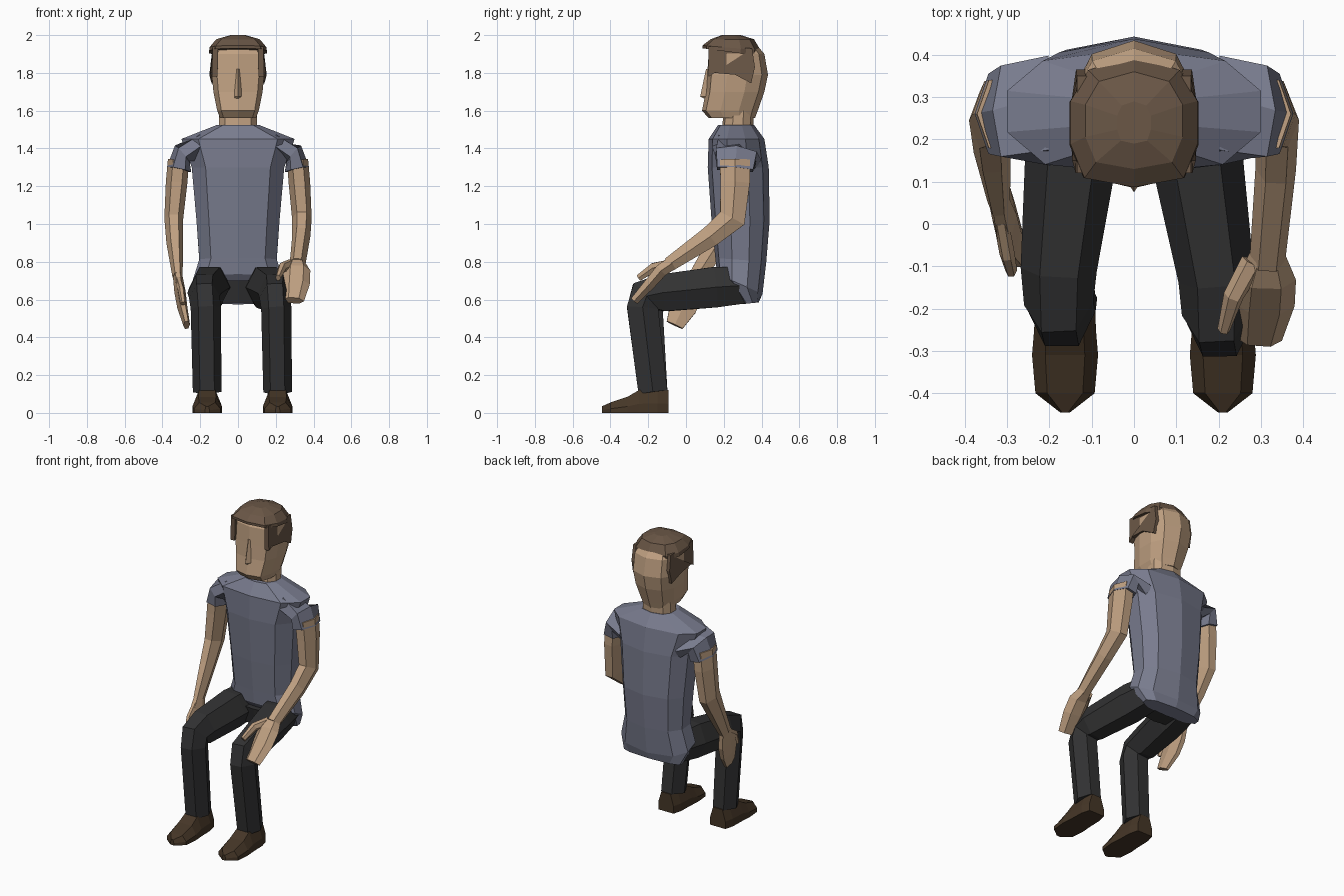
import bpy, bmesh, math
from mathutils import Vector


def material(name, rgb):
    m = bpy.data.materials.new(name)
    m.diffuse_color = (*rgb, 1)
    return m


SHIRT = material("shirt_cloth", (0.19, 0.20, 0.27))
SKIN = material("skin", (0.52, 0.35, 0.22))
DARK = material("trouser_cloth", (0.032, 0.032, 0.033))
LEATHER = material("leather", (0.06, 0.037, 0.02))
HAIR = material("hair_brown", (0.145, 0.095, 0.062))


def loft(name, rings, mat):
    """Skin a list of equal-length point rings and cap both ends."""
    bm = bmesh.new()
    vs = [[bm.verts.new(p) for p in r] for r in rings]
    n = len(rings[0])
    for a, b in zip(vs, vs[1:]):
        for i in range(n):
            j = (i + 1) % n
            bm.faces.new((a[i], a[j], b[j], b[i]))
    bm.faces.new(vs[0])
    bm.faces.new(vs[-1])
    bmesh.ops.recalc_face_normals(bm, faces=bm.faces)
    me = bpy.data.meshes.new(name)
    bm.to_mesh(me)
    bm.free()
    me.materials.append(mat)
    ob = bpy.data.objects.new(name, me)
    bpy.context.collection.objects.link(ob)
    return ob


def tube(name, path, mat, n=6):
    """Path of (x, y, z, half width across x, half depth)."""
    pts = [Vector(p[:3]) for p in path]
    rings = []
    for i, p in enumerate(path):
        t = Vector()
        if i > 0:
            t += (pts[i] - pts[i - 1]).normalized()
        if i < len(pts) - 1:
            t += (pts[i + 1] - pts[i]).normalized()
        t.normalize()
        u = Vector((1, 0, 0))
        u = (u - t * u.dot(t)).normalized()
        v = t.cross(u)
        rings.append([pts[i] + u * p[3] * math.cos(k * math.tau / n)
                      + v * p[4] / 0.866 * math.sin(k * math.tau / n) for k in range(n)])
    return loft(name, rings, mat)


def body_ring(w, yf, yb, zf, zb=None, f=0.7):
    """Ten-sided symmetric section, may tilt from front to back; f is front fullness."""
    zb = zf if zb is None else zb
    d = yb - yf
    half = [(f, 0.07), (1, 0.33), (1, 0.66), (0.72, 0.9)]
    prof = [(0, 0)] + half + [(0, 1)] + [(-x, y) for x, y in reversed(half)]
    return [(x * w, yf + y * d, zf + (zb - zf) * y) for x, y in prof]


# Shirt body, collar to seat
loft("shirt", [body_ring(*r) for r in [
    (0.20, 0.29, 0.385, 0.575, 0.585), (0.24, 0.165, 0.405, 0.735, 0.63),
    (0.205, 0.155, 0.425, 0.82, 0.80), (0.22, 0.135, 0.443, 1.02, 1.02),
    (0.245, 0.115, 0.438, 1.30), (0.30, 0.12, 0.415, 1.45), (0.11, 0.17, 0.36, 1.525)]], SHIRT)

# Trouser seat
loft("trouser_seat", [body_ring(0.12, 0.18, 0.36, 0.585), body_ring(0.20, 0.155, 0.38, 0.70)], DARK)

# Neck and head
loft("neck", [body_ring(0.10, 0.19, 0.355, 1.50), body_ring(0.10, 0.20, 0.36, 1.60)], SKIN)
loft("head", [body_ring(*r, f=0.8) for r in [
    (0.095, 0.12, 0.365, 1.56), (0.11, 0.085, 0.38, 1.60), (0.13, 0.105, 0.415, 1.70),
    (0.139, 0.112, 0.434, 1.79), (0.137, 0.12, 0.415, 1.90), (0.10, 0.16, 0.36, 1.965)]], SKIN)
loft("nose", [[(-w, 0.125, z), (0, y, z), (w, 0.125, z)]
              for z, w, y in [(1.662, 0.033, 0.10), (1.675, 0.033, 0.075), (1.82, 0.014, 0.106)]], SKIN)

# Hair cap and side locks
loft("hair_cap", [body_ring(*r, f=0.78) for r in [
    (0.153, 0.088, 0.39, 1.93, 1.89), (0.150, 0.087, 0.395, 1.945, 1.92),
    (0.115, 0.13, 0.36, 1.978), (0.04, 0.19, 0.29, 2.0)]], HAIR)
# Lock outline: y, z, outer half width
LOCK = [(0.12, 1.94, 0.135), (0.12, 1.78, 0.138), (0.15, 1.80, 0.146), (0.26, 1.79, 0.152),
        (0.345, 1.745, 0.14), (0.365, 1.83, 0.137), (0.35, 1.93, 0.135)]
for s, side in ((-1, "right"), (1, "left")):
    loft("hair_lock_" + side, [[(s * (x - d), y, z) for y, z, x in LOCK] for d in (0.03, 0)], HAIR)

    # Sleeves
    tube("sleeve_" + side, [(s * 0.20, 0.268, 1.375, 0.072, 0.13), (s * 0.295, 0.265, 1.37, 0.06, 0.108),
                            (s * 0.312, 0.26, 1.288, 0.066, 0.095)], SHIRT)

    # Trouser legs, feet slightly offset to one side
    knee = 0.178 if s < 0 else 0.195
    foot = 0.163 if s < 0 else 0.21
    dy = 0.012 if s < 0 else -0.012
    tube("trouser_leg_" + side, [
        (s * 0.13, 0.31, 0.675, 0.10, 0.095), (s * 0.15, 0.15, 0.665, 0.108, 0.107),
        (s * knee, -0.12 + dy, 0.635, 0.09, 0.098), (s * knee, -0.20 + dy, 0.615, 0.082, 0.096),
        (s * (knee + foot) / 2, -0.218 + dy, 0.555, 0.08, 0.083),
        (s * foot, -0.175, 0.11, 0.076, 0.077)], DARK)

    # Shoes
    c = s * foot
    loft("shoe_" + side, [[(c - w, y, 0), (c + w, y, 0), (c + w, y, 0.4 * h), (c + 0.6 * w, y, h),
                           (c - 0.6 * w, y, h), (c - w, y, 0.4 * h)]
                          for y, w, h in [(-0.093, 0.055, 0.12), (-0.15, 0.07, 0.125), (-0.25, 0.073, 0.12),
                                          (-0.31, 0.078, 0.085), (-0.40, 0.07, 0.055),
                                          (-0.445, 0.012, 0.035)]], LEATHER)

# Arm hanging beside the thigh
tube("arm_right", [(-0.315, 0.26, 1.34, 0.056, 0.08), (-0.325, 0.26, 1.22, 0.057, 0.078),
                   (-0.34, 0.245, 1.03, 0.05, 0.07), (-0.335, 0.17, 0.90, 0.044, 0.056),
                   (-0.32, 0.055, 0.72, 0.027, 0.042)], SKIN)
tube("hand_right", [(-0.32, 0.06, 0.73, 0.025, 0.04), (-0.307, 0.02, 0.64, 0.03, 0.07),
                    (-0.295, -0.015, 0.56, 0.027, 0.072), (-0.272, -0.06, 0.465, 0.018, 0.046)], SKIN)
tube("thumb_right", [(-0.315, 0.01, 0.70, 0.018, 0.022), (-0.30, -0.07, 0.65, 0.018, 0.022),
                     (-0.29, -0.11, 0.58, 0.014, 0.016)], SKIN)

# Arm resting on the knee
tube("arm_left", [(0.315, 0.26, 1.34, 0.056, 0.08), (0.325, 0.26, 1.22, 0.057, 0.078),
                  (0.338, 0.245, 1.03, 0.052, 0.072), (0.335, 0.13, 0.935, 0.048, 0.056),
                  (0.315, -0.09, 0.785, 0.042, 0.038)], SKIN)
tube("hand_left", [(0.315, -0.07, 0.795, 0.042, 0.035), (0.313, -0.13, 0.755, 0.07, 0.034),
                   (0.308, -0.19, 0.685, 0.072, 0.03), (0.295, -0.272, 0.595, 0.055, 0.022)], SKIN)
tube("thumb_left", [(0.28, -0.09, 0.785, 0.028, 0.026), (0.235, -0.17, 0.77, 0.024, 0.024),
                    (0.212, -0.25, 0.715, 0.015, 0.017)], SKIN)
